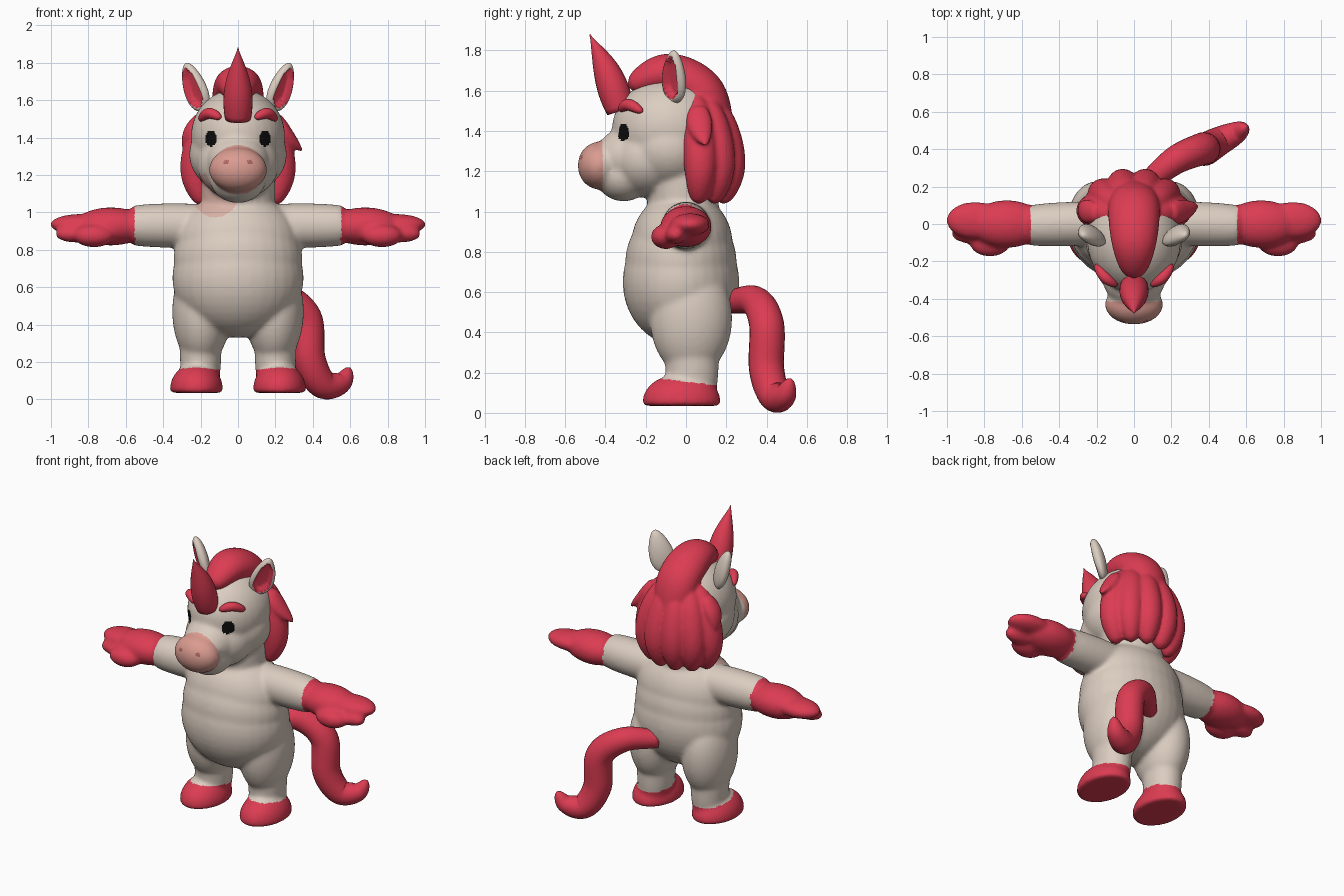
import bpy, bmesh, math
from mathutils import Vector, Matrix

default_cube = bpy.data.objects.get("Cube")
if default_cube:
    bpy.data.objects.remove(default_cube)


def material(name, *rgb):
    mat = bpy.data.materials.new(name)
    mat.use_nodes = True
    mat.diffuse_color = (*rgb, 1)
    mat.node_tree.nodes["Principled BSDF"].inputs["Base Color"].default_value = (*rgb, 1)
    return mat


cream = material("cream", .71, .61, .53)
red = material("red", .72, .045, .085)
pink = material("nose pink", .7, .33, .28)
blush = material("blush pink", .69, .44, .38)
nostril = material("nostril pink", .42, .13, .12)
black = material("black", .004, .004, .004)


def spline(path, steps):
    """Smooth samples passing through every point of the path."""
    points = [Vector(p) for p in path]
    points = [2 * points[0] - points[1], *points, 2 * points[-1] - points[-2]]
    samples = []
    for before, start, end, after in zip(points, points[1:], points[2:], points[3:]):
        for step in range(steps):
            t = step / steps
            into, out = (end - before) / 2, (after - start) / 2
            bend = 3 * (end - start) - 2 * into - out
            twist = 2 * (start - end) + into + out
            samples.append(start + into * t + bend * t ** 2 + twist * t ** 3)
    return samples + [points[-2]]


def tube(bm, path, radius, side, flat=1, start=0, power=.4, sides=24, steps=8):
    """Loft ellipses along a path; the radius follows a sine swell that closes at the end."""
    centres = spline(path, steps)
    last = len(centres) - 1
    rings = []
    for i, centre in enumerate(centres):
        along = (centres[min(i + 1, last)] - centres[max(i - 1, 0)]).normalized()
        across = Vector(side)
        across = (across - along * across.dot(along)).normalized()
        up = along.cross(across) * flat
        swell = abs(math.sin(math.pi * (start + (1 - start) * i / last))) ** power
        size = radius * max(swell, .03)
        angles = [math.tau * k / sides for k in range(sides)]
        rings.append([bm.verts.new(centre + size * (across * math.cos(a) + up * math.sin(a)))
                      for a in angles])
    for low, high in zip(rings, rings[1:]):
        for k in range(sides):
            bm.faces.new((low[k - 1], low[k], high[k], high[k - 1]))
    bm.faces.new(rings[0])
    bm.faces.new(rings[-1])


def ball(bm, centre, radii):
    place = Matrix.Translation(centre) @ Matrix.Diagonal((*radii, 1))
    bmesh.ops.create_uvsphere(bm, u_segments=32, v_segments=20, radius=1, matrix=place)


def mirror(bm):
    """Add a copy of everything built so far on the other side."""
    copy = bmesh.ops.duplicate(bm, geom=bm.verts[:] + bm.edges[:] + bm.faces[:])["geom"]
    for vert in copy:
        if isinstance(vert, bmesh.types.BMVert):
            vert.co.x *= -1


def finish(name, bm, materials, rule=None, fuse=False, soften=0):
    """Make the object, fuse overlapping pieces if asked, and colour faces by rule."""
    bmesh.ops.recalc_face_normals(bm, faces=bm.faces)
    mesh = bpy.data.meshes.new(name)
    bm.to_mesh(mesh)
    bm.free()
    part = bpy.data.objects.new(name, mesh)
    bpy.context.collection.objects.link(part)
    if fuse:
        remesh = part.modifiers.new("fuse", "REMESH")
        remesh.mode, remesh.voxel_size = "VOXEL", .011
        smooth = part.modifiers.new("soften", "SMOOTH")
        smooth.factor, smooth.iterations = .5, soften
        evaluated = part.evaluated_get(bpy.context.evaluated_depsgraph_get())
        part.data = bpy.data.meshes.new_from_object(evaluated)
        part.modifiers.clear()
        bpy.data.meshes.remove(mesh)
    for mat in materials:
        part.data.materials.append(mat)
    for face in part.data.polygons:
        face.use_smooth = True
        if rule:
            face.material_index = materials.index(rule(face.center, face.normal))


X, Y = (1, 0, 0), (0, 1, 0)

# Hoof with a flat sole
bm = bmesh.new()
ball(bm, (.222, -.022, .055), (.142, .195, .14))
for vert in bm.verts:
    vert.co.z = max(vert.co.z, .035)

# Leg and thigh
tube(bm, [(.2, .03, .5), (.2, .03, .06)], .112, X, flat=1.2, power=.1)
ball(bm, (.195, .025, .47), (.157, .205, .29))

# Arm, hand, long finger, short finger and thumb
tube(bm, [(.05, .01, .93), (.63, -.01, .93)], .119, Y, power=.1)
ball(bm, (.68, 0, .925), (.2, .128, .102))
ball(bm, (.85, .02, .935), (.155, .1, .056))
ball(bm, (.87, -.05, .885), (.11, .055, .047))
ball(bm, (.77, -.1, .875), (.11, .075, .062))
mirror(bm)

# Belly, waist, chest and neck
ball(bm, (0, -.025, .65), (.352, .29, .32))
ball(bm, (0, -.025, .75), (.345, .277, .28))
ball(bm, (0, -.02, .84), (.332, .252, .26))
tube(bm, [(0, -.01, .9), (0, -.02, 1.35)], .2, X, flat=.9, power=.1)

# Skull, cheeks, snout, jaw and nose
ball(bm, (0, -.08, 1.41), (.252, .288, .252))
ball(bm, (0, -.08, 1.31), (.262, .235, .215))
ball(bm, (0, -.19, 1.26), (.22, .2, .19))
ball(bm, (0, -.28, 1.27), (.17, .17, .15))
ball(bm, (0, -.31, 1.18), (.15, .14, .13))
ball(bm, (0, -.43, 1.228), (.156, .108, .119))


def skin_colour(centre, normal):
    x, y, z = abs(centre.x), centre.y, centre.z
    if x > .55 or z < .155 - .12 * y:
        return red
    if y < -.2 and math.hypot((x - .145) / .03, (z - 1.395) / .042) < 1:
        return black
    if y < -.415 and z > 1.1:
        return nostril if math.hypot(x - .065, z - 1.27) < .012 else pink
    if -.3 < y < 0 and normal.y < 0 and math.hypot(centre.x + .12, z - 1.1) < .125:
        return blush
    return cream


finish("body_skin", bm, [cream, red, pink, blush, nostril, black], skin_colour, fuse=True, soften=16)

# Mane crest rolling over the head
bm = bmesh.new()
tube(bm, [(0, -.29, 1.62), (0, -.1, 1.685), (0, .07, 1.6), (0, .14, 1.43), (0, .2, 1.25)],
     .138, X, flat=.82, sides=32)

# Mane locks fanned around the back of the neck
for k in range(6):
    angle = math.radians(30 * k - 75)
    out = Vector((.235 * math.sin(angle), .2 * math.cos(angle), 0))
    base = Vector((0, .02, 0))
    path = [base + out * reach + Vector((0, 0, height))
            for reach, height in ((.4, 1.59), (.8, 1.42), (1, 1.22), (.82, 1.035))]
    tube(bm, path, .086, out.cross((0, 0, 1)), sides=20)
ball(bm, (0, .12, 1.27), (.22, .12, .2))

# Curled side tufts, the left one longer
for s, tip in ((1, .345), (-1, .29)):
    tube(bm, [(s * .2, .06, 1.51), (s * .255, .07, 1.42), (s * tip, .1, 1.325)],
         .064, Y, flat=.65, start=.2, power=.7)
finish("mane", bm, [red], fuse=True, soften=3)

# Tail sweeping back, down and out to a curled tip
bm = bmesh.new()
tube(bm, [(.06, .21, .55), (.22, .34, .555), (.36, .4, .44), (.38, .4, .22), (.45, .44, .085),
          (.55, .49, .09), (.6, .52, .17)], .088, (-.5, .9, 0), start=.12, power=.5)
finish("tail", bm, [red])

# Horn
bm = bmesh.new()
tube(bm, [(0, -.325, 1.5), (0, -.395, 1.7), (0, -.478, 1.88)], .078, X, start=.35, power=1.1)
finish("horn", bm, [red])

# Eyebrows
bm = bmesh.new()
tube(bm, [(.09, -.33, 1.505), (.155, -.285, 1.53), (.207, -.215, 1.495)], .029, (.6, -.8, 0))
mirror(bm)
finish("eyebrows", bm, [red])

# Ears: tapered leaves with a hollow red inside, turned outward
bm = bmesh.new()
ball(bm, (0, 0, 0), (1, 1, 1))
hollow = set()
for face in bm.faces:
    middle = face.calc_center_median()
    if middle.y < 0 and math.hypot(middle.x / .72, middle.z / .82) < 1:
        face.material_index = 1
        hollow.add(face)
place = (Matrix.Translation((.232, -.06, 1.67)) @ Matrix.Rotation(.34, 4, "Y")
         @ Matrix.Rotation(.75, 4, "Z"))
for vert in bm.verts:
    x, y, z = vert.co
    if hollow.issuperset(vert.link_faces):
        y *= -.25
    vert.co = place @ Vector((.074 * x * (1 - .3 * z), .042 * y, .137 * z))
mirror(bm)
finish("ears", bm, [cream, red])
